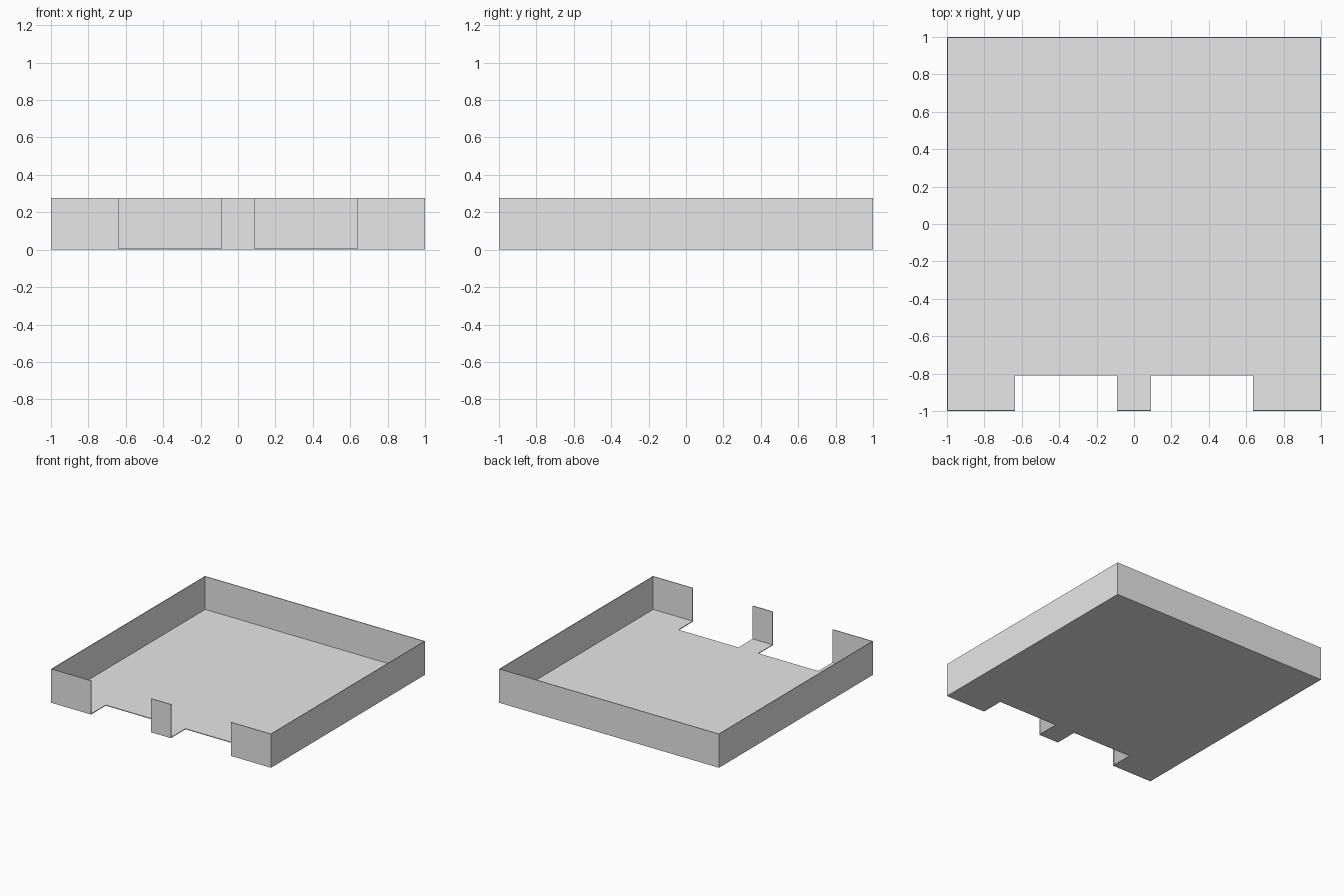
import bpy
import bmesh

cube = bpy.data.objects.get("Cube")
if cube:
    bpy.data.objects.remove(cube, do_unlink=True)

HEIGHT = 0.277     # overall height
THICK = 0.006      # sheet thickness
NOTCH_Y = -0.81    # back edge of the front openings
INNER, OUTER = 0.09, 0.635   # sides of each opening

grey = bpy.data.materials.new("light_grey")
grey.use_nodes = True
grey.diffuse_color = (0.8, 0.8, 0.8, 1)
grey.node_tree.nodes["Principled BSDF"].inputs["Base Color"].default_value = (0.8, 0.8, 0.8, 1)


def prism(name, outline, z0, z1):
    """Extrude a flat outline from z0 up to z1."""
    bm = bmesh.new()
    face = bm.faces.new([bm.verts.new((x, y, z0)) for x, y in outline])
    top = bmesh.ops.extrude_face_region(bm, geom=[face])["geom"]
    verts = [v for v in top if isinstance(v, bmesh.types.BMVert)]
    bmesh.ops.translate(bm, vec=(0, 0, z1 - z0), verts=verts)
    bmesh.ops.recalc_face_normals(bm, faces=bm.faces)
    mesh = bpy.data.meshes.new(name)
    bm.to_mesh(mesh)
    bm.free()
    mesh.materials.append(grey)
    obj = bpy.data.objects.new(name, mesh)
    bpy.context.collection.objects.link(obj)
    return obj


def wall(name, x0, x1, y0, y1):
    return prism(name, [(x0, y0), (x1, y0), (x1, y1), (x0, y1)], THICK, HEIGHT)


# Floor with two openings cut from its front edge
half = [(INNER, -1), (INNER, NOTCH_Y), (OUTER, NOTCH_Y), (OUTER, -1), (1, -1), (1, 1)]
prism("floor", half + [(-x, y) for x, y in reversed(half)], 0, THICK)

# Back wall and the short front tab between the openings
wall("back_wall", -1, 1, 1 - THICK, 1)
wall("front_middle_tab", -INNER, INNER, -1, -1 + THICK)

# Side walls and front corner tabs
for side, s in (("left", 1), ("right", -1)):
    a, b = sorted((s * (1 - THICK), s))
    wall(side + "_wall", a, b, -1 + THICK, 1 - THICK)
    a, b = sorted((s * OUTER, s))
    wall(side + "_front_tab", a, b, -1, -1 + THICK)
